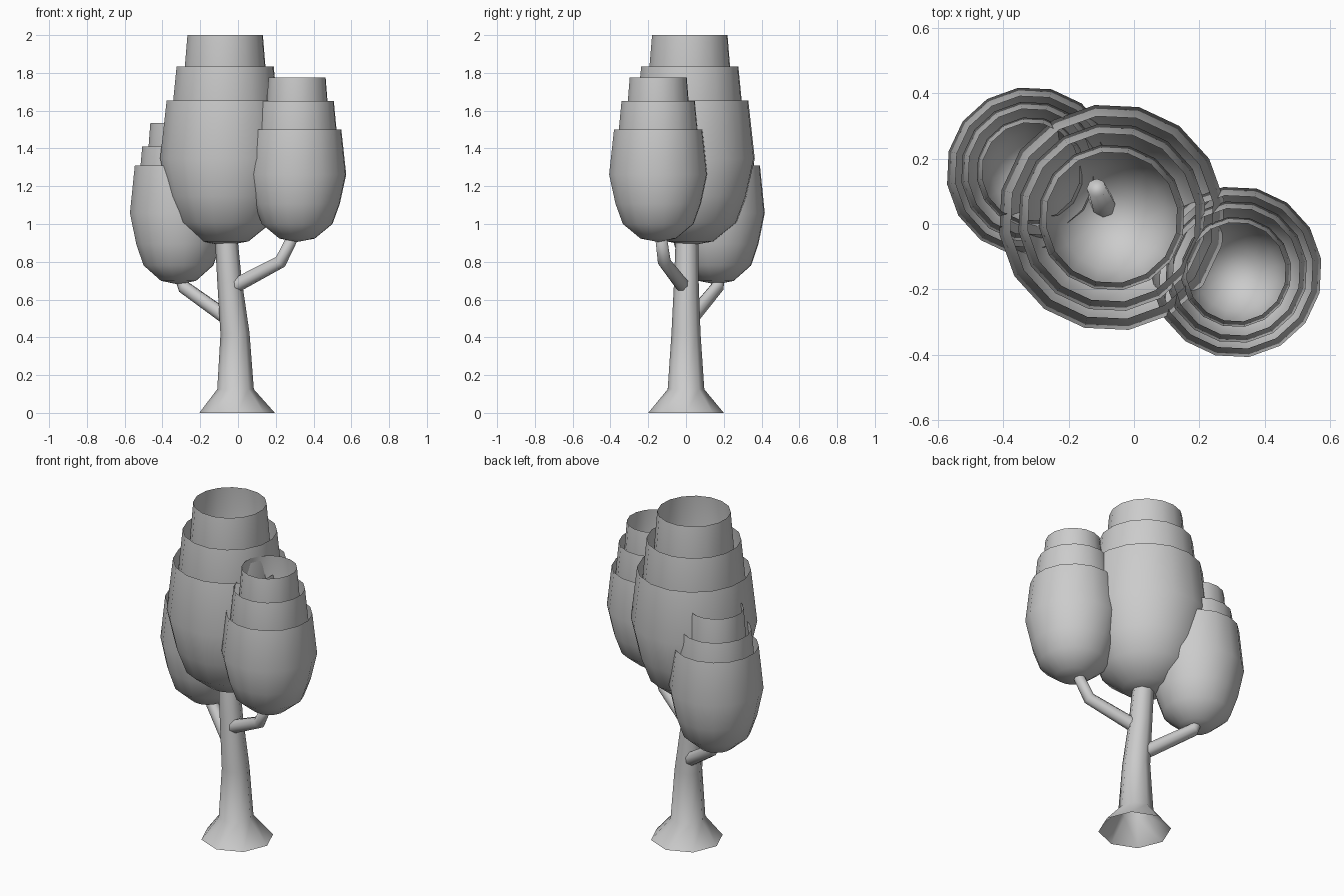
import bpy, bmesh, math
from mathutils import Vector

old = bpy.data.objects.get("Cube")
if old:
    bpy.data.objects.remove(old, do_unlink=True)

grey = bpy.data.materials.new("light grey")
grey.use_nodes = True
grey.diffuse_color = (0.6, 0.6, 0.6, 1)
grey.node_tree.nodes["Principled BSDF"].inputs["Base Color"].default_value = (0.6, 0.6, 0.6, 1)


def tube(name, stations, sides, turn=0.0, cap=False):
    """Skin rings of (centre, radius, axis); a zero radius closes to a point."""
    bm = bmesh.new()
    rings = []
    for centre, radius, axis in stations:
        centre = Vector(centre)
        if radius == 0:
            rings.append([bm.verts.new(centre)] * sides)
            continue
        spin = Vector((0, 0, 1)).rotation_difference(Vector(axis))
        angles = [turn + math.tau * i / sides for i in range(sides)]
        rings.append([bm.verts.new(centre + spin @ Vector((radius * math.cos(a), radius * math.sin(a), 0)))
                      for a in angles])
    for low, high in zip(rings, rings[1:]):
        for i in range(sides):
            j = (i + 1) % sides
            corners = list(dict.fromkeys((low[i], low[j], high[j], high[i])))
            bm.faces.new(corners)
    if cap:
        bm.faces.new(rings[-1])
    bmesh.ops.recalc_face_normals(bm, faces=bm.faces)
    mesh = bpy.data.meshes.new(name)
    bm.to_mesh(mesh)
    bm.free()
    for face in mesh.polygons:
        face.use_smooth = True
    mesh.materials.append(grey)
    obj = bpy.data.objects.new(name, mesh)
    bpy.context.collection.objects.link(obj)
    return obj


def limb(name, points, radii, sides, cap=True):
    """Tapered tube along a path, rings tilted to the path."""
    pts = [Vector(p) for p in points]
    stations = []
    for i, p in enumerate(pts):
        axis = pts[min(i + 1, len(pts) - 1)] - pts[max(i - 1, 0)]
        stations.append((p, radii[i], axis if p.z > 0.2 else (0, 0, 1)))
    return tube(name, stations, sides, cap=cap)


# Cup outline: share of the widest radius, share of the height
CUP = [(0, 0), (0.36, 0.03), (0.72, 0.16), (0.87, 0.34), (1, 0.6), (0.9, 1)]
# Nested layers: radius scale, height scale
LAYERS = [(1, 1), (0.83, 0.94), (0.645, 0.88)]


def foliage(name, x, y, bottom, radius, rims):
    """Three open cups, each narrower one rising out of the last."""
    height = rims[0] - bottom
    for layer, (rim, (wide, tall)) in enumerate(zip(rims, LAYERS), 1):
        base = rim - height * tall
        stations = [((x, y, base + h * height * tall), r * radius * wide, (0, 0, 1)) for r, h in CUP]
        tube(f"{name}_layer_{layer}", stations, 16, turn=0.15)


foliage("main_foliage", -0.068, 0.02, 0.885, 0.348, (1.655, 1.835, 2.0))
foliage("left_foliage", 0.313, -0.147, 0.905, 0.263, (1.5, 1.65, 1.775))
foliage("right_foliage", -0.315, 0.16, 0.68, 0.26, (1.31, 1.41, 1.535))

# Trunk with flared, open foot; its tip leans inside the main foliage
limb("trunk",
     [(-0.005, 0, 0), (-0.013, 0, 0.125), (-0.016, 0, 0.42), (-0.045, 0.002, 0.7),
      (-0.062, 0.005, 0.92), (-0.085, 0.035, 1.25), (-0.115, 0.11, 1.48)],
     [0.2, 0.097, 0.077, 0.065, 0.06, 0.042, 0.03], 8)

# Branches carrying the side foliage
limb("left_branch",
     [(-0.03, -0.01, 0.665), (0.225, -0.115, 0.8), (0.3, -0.135, 0.95)],
     [0.04, 0.035, 0.03], 8)
limb("right_branch",
     [(-0.04, 0.02, 0.49), (-0.285, 0.165, 0.665), (-0.325, 0.18, 0.78)],
     [0.04, 0.036, 0.03], 8)
